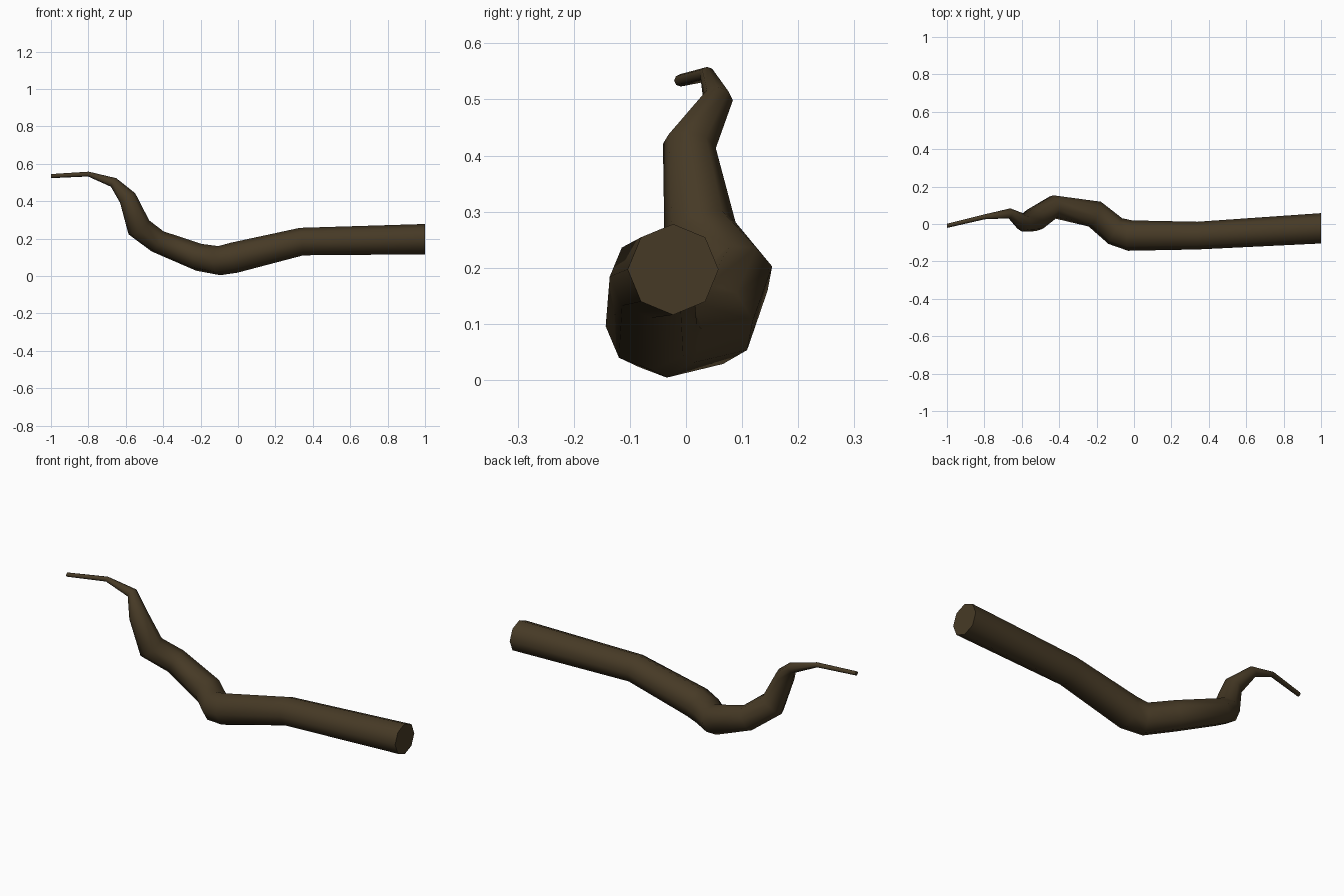
import bpy
import bmesh
import math
from mathutils import Vector

SIDES = 8

old = bpy.data.objects.get("Cube")
if old:
    bpy.data.objects.remove(old, do_unlink=True)

# Bark colour
bark = bpy.data.materials.new("dark_brown_bark")
bark.use_nodes = True
colour = (0.062, 0.042, 0.019, 1.0)
bark.diffuse_color = colour
shader = next(n for n in bark.node_tree.nodes if n.type == "BSDF_PRINCIPLED")
shader.inputs["Base Color"].default_value = colour
shader.inputs["Roughness"].default_value = 0.9

# Crooked centre line from thick base to thin tip: x, y, z, radius
path = [
    (1.0, -0.023, 0.197, 0.081),
    (0.34, -0.062, 0.184, 0.074),
    (-0.02, -0.062, 0.098, 0.082),
    (-0.1, -0.038, 0.082, 0.078),
    (-0.21, 0.053, 0.1, 0.074),
    (-0.43, 0.092, 0.185, 0.064),
    (-0.53, 0.025, 0.26, 0.067),
    (-0.59, 0.006, 0.417, 0.048),
    (-0.665, 0.057, 0.5, 0.027),
    (-0.8, 0.038, 0.545, 0.013),
    (-1.0, -0.01, 0.534, 0.011),
]
points = [Vector(p[:3]) for p in path]
radii = [p[3] for p in path]


def ring_normal(i):
    """Mitre direction at a joint; both ends are cut square to x."""
    if i in (0, len(points) - 1):
        return Vector((-1, 0, 0))
    before = (points[i] - points[i - 1]).normalized()
    after = (points[i + 1] - points[i]).normalized()
    return (before + after).normalized()


# Sweep an octagon along the line, carrying its frame without twist
bm = bmesh.new()
rings = []
normal, up = ring_normal(0), Vector((0, 0, 1))
for i, centre in enumerate(points):
    new_normal = ring_normal(i)
    up = normal.rotation_difference(new_normal) @ up
    normal = new_normal
    side = normal.cross(up)
    ring = []
    for k in range(SIDES):
        a = math.tau * k / SIDES
        offset = up * math.cos(a) + side * math.sin(a)
        ring.append(bm.verts.new(centre + offset * radii[i]))
    rings.append(ring)

for a, b in zip(rings, rings[1:]):
    for k in range(SIDES):
        n = (k + 1) % SIDES
        bm.faces.new((a[k], a[n], b[n], b[k]))

# Flat cut ends
bm.faces.new(rings[0])
bm.faces.new(rings[-1])
bmesh.ops.recalc_face_normals(bm, faces=bm.faces)

mesh = bpy.data.meshes.new("branch")
bm.to_mesh(mesh)
bm.free()
mesh.materials.append(bark)
branch = bpy.data.objects.new("branch", mesh)
bpy.context.collection.objects.link(branch)

# Rounded bark with crisp end cuts
bpy.ops.object.select_all(action="DESELECT")
branch.select_set(True)
bpy.context.view_layer.objects.active = branch
bpy.ops.object.shade_smooth_by_angle(angle=math.radians(65))
